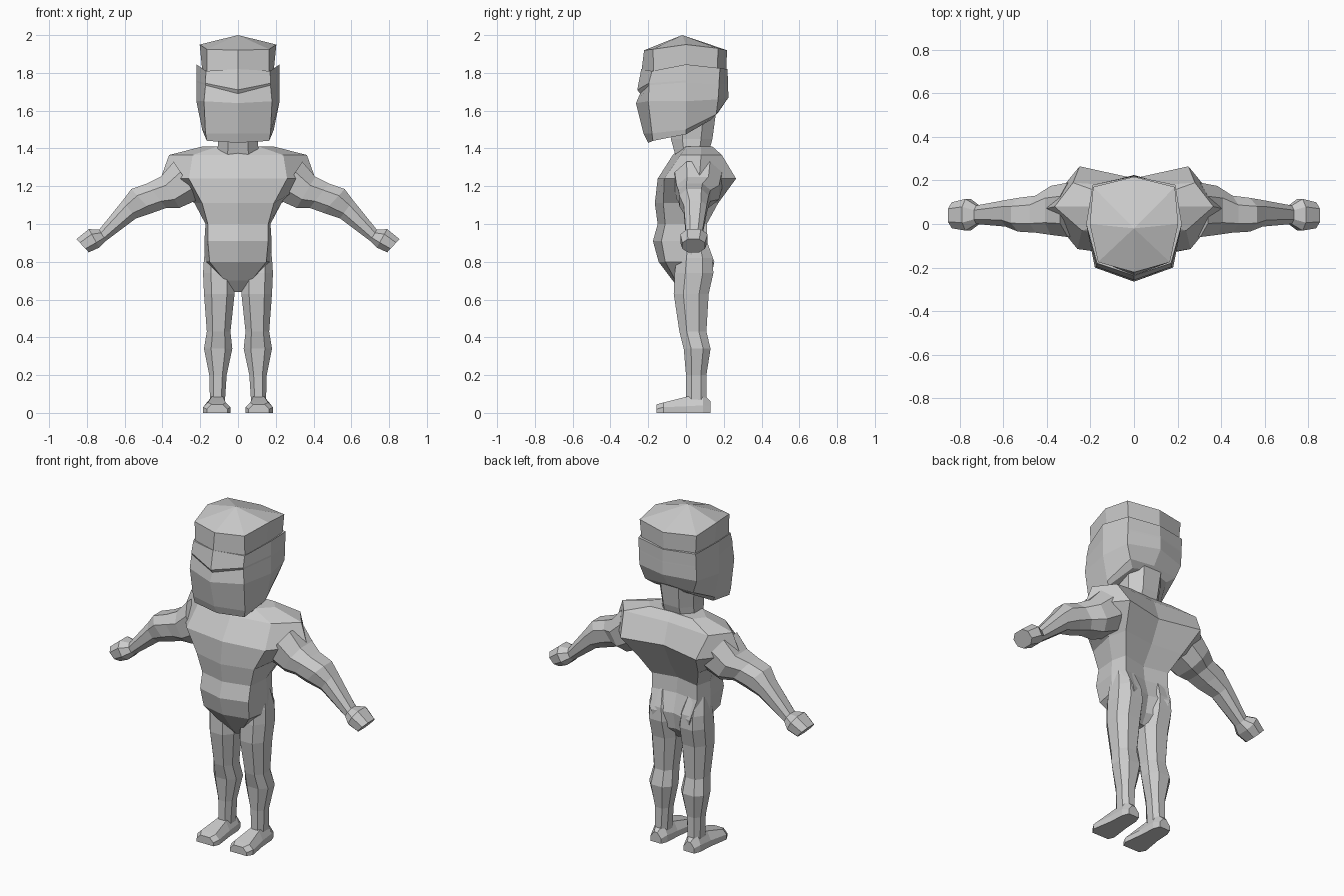
import bpy, bmesh


def loft(name, rings, mirror=False, apex=None):
    """Skin a stack of equal-length point rings, capped at both ends."""
    bm = bmesh.new()
    rows = [[bm.verts.new(p) for p in r] for r in rings]
    n = len(rows[0])
    for a, b in zip(rows, rows[1:]):
        for i in range(n):
            j = (i + 1) % n
            bm.faces.new((a[i], a[j], b[j], b[i]))
    bm.faces.new(rows[0])
    if apex:
        tip = bm.verts.new(apex)
        for i in range(n):
            bm.faces.new((rows[-1][i], rows[-1][(i + 1) % n], tip))
    else:
        bm.faces.new(rows[-1])
    bmesh.ops.recalc_face_normals(bm, faces=bm.faces)
    me = bpy.data.meshes.new(name)
    bm.to_mesh(me)
    bm.free()
    ob = bpy.data.objects.new(name, me)
    bpy.context.collection.objects.link(ob)
    if mirror:
        m = ob.modifiers.new("mirror", 'MIRROR')
        m.use_bisect_axis[0] = False
        m.use_mirror_merge = False
    return ob


def whole(half):
    """Complete a ring from its right half (front centre to back centre)."""
    return half + [(-x, y, z) for x, y, z in half[-2:0:-1]]


# Unit octagon shared by the limbs
OCT = [(-.5, -1), (.5, -1), (1, -.45), (1, .45), (.5, 1), (-.5, 1), (-1, .45), (-1, -.45)]

# Torso: z, front y, front corner xy, side xy, back corner xy, back y
torso = [
    (.64, -.02, .025, -.01, .035, .03, .03, .06, .07),
    (.70, -.07, .07, -.055, .10, .04, .10, .13, .10),
    (.80, -.145, .15, -.11, .178, .03, .13, .15, .12),
    (.91, -.175, .16, -.13, .178, .02, .15, .11, .09),
    (1.0, -.15, .16, -.11, .172, .02, .15, .11, .08),
    (1.11, -.165, .19, -.12, .23, .06, .20, .17, .15),
    (1.24, -.15, .26, -.115, .41, .07, .25, .265, .21),
    (1.365, -.07, .24, -.03, .365, .08, .28, .19, .17),
    (1.41, -.02, .11, .0, .19, .08, .14, .14, .13),
]
loft("torso", [whole([(0, f, z), (a, b, z), (c, d, z), (e, g, z), (0, k, z)])
               for z, f, a, b, c, d, e, g, k in torso])

# Neck, leaning forward into the head
loft("neck", [[(x * w, cy + y * d, z) for x, y in OCT] for z, w, cy, d in
              [(1.36, .11, .03, .085), (1.45, .105, .03, .11), (1.6, .12, .04, .12)]])

# Head below the ledge: jaw, cheeks, eye crease, brow
head = [
    [(0, -.20, 1.43), (.165, -.175, 1.44), (.18, 0, 1.475), (.12, .13, 1.55), (0, .15, 1.57)],
    [(0, -.225, 1.48), (.172, -.18, 1.48), (.19, 0, 1.50), (.16, .16, 1.58), (0, .17, 1.59)],
    [(0, -.265, 1.64), (.18, -.20, 1.65), (.22, 0, 1.65), (.19, .17, 1.66), (0, .225, 1.67)],
    [(0, -.243, 1.69), (.172, -.195, 1.735), (.22, 0, 1.75), (.19, .175, 1.74), (0, .222, 1.74)],
    [(0, -.258, 1.71), (.172, -.197, 1.745), (.22, 0, 1.76), (.19, .175, 1.75), (0, .222, 1.75)],
    [(0, -.237, 1.82), (.17, -.18, 1.81), (.22, 0, 1.845), (.19, .18, 1.825), (0, .22, 1.82)],
]
loft("head", [whole(r) for r in head])

# Narrower crown with a peaked top
crown = [
    [(0, -.237, 1.80), (.165, -.17, 1.79), (.19, 0, 1.82), (.178, .165, 1.80), (0, .213, 1.80)],
    [(0, -.222, 1.92), (.165, -.175, 1.925), (.203, 0, 1.95), (.188, .17, 1.93), (0, .217, 1.92)],
]
loft("crown", [whole(r) for r in crown], apex=(0, -.02, 2.0))

# Arms with hands: top x z, bottom x z, front y, back y
arm = [
    (.34, 1.33, .21, 1.13, -.06, .19),
    (.41, 1.25, .31, 1.085, -.05, .175),
    (.48, 1.215, .38, 1.085, -.04, .13),
    (.565, 1.185, .45, 1.06, -.035, .12),
    (.61, 1.125, .54, 1.03, -.012, .11),
    (.735, .97, .70, .91, .0, .085),
    (.79, .973, .735, .875, -.03, .115),
    (.855, .92, .79, .85, -.02, .10),
]
loft("arm", [[((tx + bx) / 2 + v * (tx - bx) / 2, (f + k) / 2 + u * (k - f) / 2,
               (tz + bz) / 2 + v * (tz - bz) / 2) for u, v in OCT]
             for tx, tz, bx, bz, f, k in arm], mirror=True)

# Legs: z, inner x, outer x, front y, back y
leg = [
    (.05, .07, .148, .0, .11), (.20, .06, .152, .0, .108), (.34, .03, .18, -.012, .13),
    (.43, .04, .165, -.035, .108), (.63, .018, .18, -.065, .12),
    (.74, .018, .185, -.06, .145), (.82, .03, .18, -.05, .14), (.92, .06, .165, -.02, .10),
]
loft("leg", [[((a + b) / 2 + u * (b - a) / 2, (f + k) / 2 + v * (k - f) / 2, z) for u, v in OCT]
             for z, a, b, f, k in leg], mirror=True)

# Feet: y, inner x, outer x, edge height, top height
foot = [(-.155, .055, .165, .02, .045), (-.12, .04, .185, .03, .055), (.0, .055, .165, .035, .085),
        (.09, .06, .16, .04, .10), (.13, .075, .145, .03, .06)]
loft("foot", [[(a, y, 0), (b, y, 0), (b, y, e), (b - .025, y, t), (a + .025, y, t), (a, y, e)]
              for y, a, b, e, t in foot], mirror=True)
